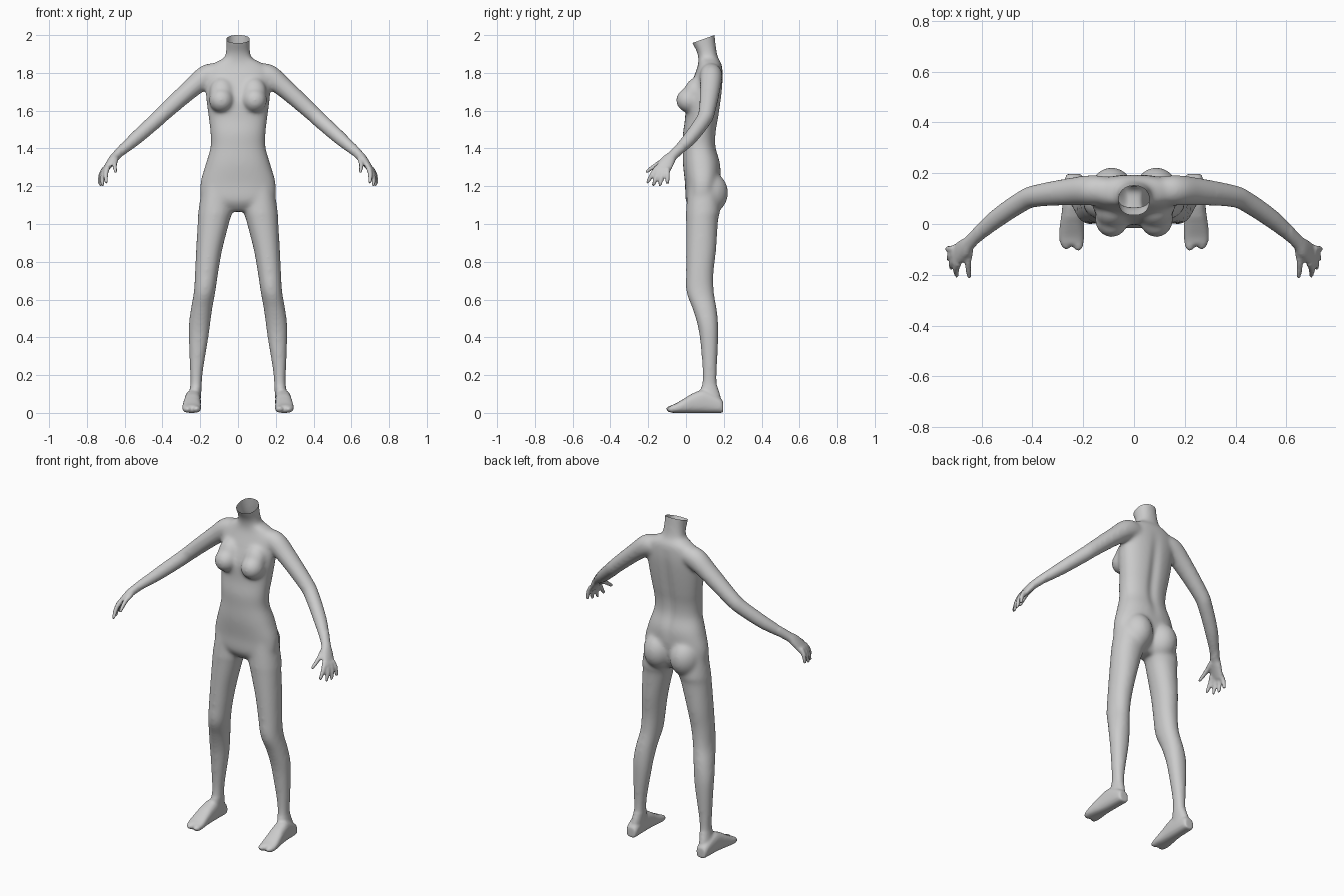
import bpy, bmesh, math
from mathutils import Vector, Matrix

if "Cube" in bpy.data.objects:
    bpy.data.objects.remove(bpy.data.objects["Cube"])

bm = bmesh.new()
N = 32


def spline(rows, steps=5):
    """Catmull-Rom interpolation of rows of numbers."""
    out = []
    for i in range(len(rows) - 1):
        p0, p1 = rows[max(i - 1, 0)], rows[i]
        p2, p3 = rows[i + 1], rows[min(i + 2, len(rows) - 1)]
        for k in range(steps):
            t = k / steps
            out.append([0.5 * (2 * b + (c - a) * t + (2 * a - 5 * b + 4 * c - d) * t * t
                               + (3 * b - a - 3 * c + d) * t ** 3)
                        for a, b, c, d in zip(p0, p1, p2, p3)])
    return out + [list(rows[-1])]


def loft(rows, axis, power=2.0, side=1):
    """Skin rings (x, y, z, a, b) that lie across an axis or across the path."""
    rows = spline(rows)
    pts = [Vector(r[:3]) for r in rows]
    rings = []
    for i, r in enumerate(rows):
        if axis == 'Z':
            u, v = Vector((1, 0, 0)), Vector((0, 1, 0))
        elif axis == 'Y':
            u, v = Vector((1, 0, 0)), Vector((0, 0, 1))
        else:
            t = (pts[min(i + 1, len(pts) - 1)] - pts[max(i - 1, 0)]).normalized()
            v = Vector((0, 1, 0))
            v = (v - t * v.dot(t)).normalized()
            u = t.cross(v)
        ring = []
        for k in range(N):
            c, s = math.cos(math.tau * k / N), math.sin(math.tau * k / N)
            p = pts[i] + u * r[3] * math.copysign(abs(c) ** (2 / power), c) \
                + v * r[4] * math.copysign(abs(s) ** (2 / power), s)
            ring.append(bm.verts.new((p.x * side, p.y, p.z)))
        rings.append(ring)
    for a, b in zip(rings, rings[1:]):
        for k in range(N):
            bm.faces.new((a[k], a[(k + 1) % N], b[(k + 1) % N], b[k]))
    bm.faces.new(rings[0])
    bm.faces.new(rings[-1])


def ball(center, radii, tilt=0):
    m = Matrix.Translation(center) @ Matrix.Rotation(tilt, 4, 'X') @ Matrix.Diagonal((*radii, 1))
    bmesh.ops.create_uvsphere(bm, u_segments=32, v_segments=20, radius=1, matrix=m)


# torso and neck: height, half width, front y, back y
torso = [(1.065, .08, .04, .13), (1.12, .185, .0, .16), (1.21, .2, -.005, .18),
         (1.315, .172, -.016, .183), (1.405, .146, -.016, .16), (1.48, .146, -.016, .16),
         (1.56, .155, -.005, .173), (1.66, .168, .0, .187), (1.75, .172, .03, .195),
         (1.815, .168, .055, .193), (1.85, .13, .065, .187), (1.88, .075, .065, .17),
         (1.915, .064, .056, .162), (1.96, .062, .032, .156), (2.04, .064, .0, .148)]
loft([(0, (f + b) / 2, z, w, (b - f) / 2) for z, w, f, b in torso], 'Z', 2.3)

# legs: height, inner x, outer x, front y, back y
leg = [(1.2, .03, .19, .01, .17), (1.07, .03, .21, .0, .18), (1.02, .043, .213, .0, .17),
       (.865, .083, .222, .0, .16), (.74, .105, .228, .0, .146), (.64, .12, .234, .002, .148),
       (.55, .136, .25, .035, .163), (.467, .147, .261, .06, .171), (.387, .158, .261, .074, .171),
       (.228, .184, .255, .087, .164), (.15, .191, .253, .084, .165), (.09, .196, .262, .065, .182),
       (.03, .2, .27, .05, .19)]
# feet: y, centre x, half width, top z
foot = [(.197, .236, .02, .045), (.185, .236, .034, .075), (.1, .238, .041, .12),
        (.04, .241, .044, .105), (0, .244, .047, .082), (-.05, .245, .05, .052), (-.08, .245, .045, .04)]
# arms down to the knuckles
arm = [(.08, .13, 1.79, .05, .05), (.155, .133, 1.787, .062, .06), (.245, .128, 1.72, .052, .055),
       (.383, .111, 1.597, .044, .045), (.435, .092, 1.548, .042, .042), (.545, .018, 1.45, .037, .038),
       (.638, -.065, 1.368, .025, .028), (.668, -.095, 1.335, .022, .038), (.703, -.125, 1.285, .015, .043),
       (.708, -.13, 1.275, .012, .04)]
# fingers: base, tip
fingers = [((.690, -.152, 1.300), (.698, -.203, 1.222)), ((.700, -.137, 1.292), (.718, -.172, 1.208)),
           ((.706, -.118, 1.290), (.728, -.137, 1.208)), ((.708, -.098, 1.292), (.734, -.098, 1.218)),
           ((.645, -.100, 1.345), (.648, -.208, 1.277))]

for s in (1, -1):
    loft([((i + o) / 2, (f + b) / 2, z, (o - i) / 2, (b - f) / 2) for z, i, o, f, b in leg], 'Z', 2.1, s)
    loft([(x, y, t / 2, w, t / 2) for y, x, w, t in foot], 'Y', 2.6, s)
    loft(arm, 'PATH', 2, s)
    for base, tip in fingers:
        b, t = Vector(base), Vector(tip)
        mid = (b + t) / 2 + Vector((.006, 0, .004))
        r = .013
        loft([(*b, r * 1.1, r * 1.1), (*mid, r, r), (*t, r * .75, r * .75)], 'PATH', 2, s)
        ball((t.x * s, t.y, t.z), (r * .75,) * 3)
    # toes
    ball((s * .22, -.072, .02), (.022, .034, .019))
    ball((s * .266, -.068, .019), (.024, .032, .018))
    # bust and seat
    ball((s * .088, .017, 1.655), (.066, .07, .066))
    ball((s * .085, .04, 1.695), (.066, .055, .085), -.35)
    ball((s * .088, .115, 1.165), (.092, .108, .115))

bmesh.ops.recalc_face_normals(bm, faces=bm.faces)
mesh = bpy.data.meshes.new("body_parts")
bm.to_mesh(mesh)
bm.free()
body = bpy.data.objects.new("mannequin_body", mesh)
bpy.context.collection.objects.link(body)

# fuse the parts into one skin
rm = body.modifiers.new("fuse", 'REMESH')
rm.mode = 'VOXEL'
rm.voxel_size = .0075
fused = bpy.data.meshes.new_from_object(body.evaluated_get(bpy.context.evaluated_depsgraph_get()))
body.modifiers.clear()
body.data = fused
bpy.data.meshes.remove(mesh)

bm = bmesh.new()
bm.from_mesh(fused)


def smooth(test, times):
    vs = [v for v in bm.verts if test(v.co)]
    for _ in range(times):
        bmesh.ops.smooth_vert(bm, verts=vs, factor=.5, use_axis_x=True, use_axis_y=True, use_axis_z=True)


smooth(lambda c: abs(c.x) < .62 and c.z > .14, 14)
smooth(lambda c: True, 2)
# spine groove and flat soles
for v in bm.verts:
    c = v.co
    if c.y > .12 and 1.25 < c.z < 1.82:
        c.y -= .012 * math.exp(-(c.x / .03) ** 2) * math.sin(math.pi * (c.z - 1.25) / .57)
    c.z = max(c.z, 0)
# open, slanted neck
bmesh.ops.bisect_plane(bm, geom=bm.verts[:] + bm.edges[:] + bm.faces[:], plane_co=(0, .15, 2.0),
                       plane_no=(0, -.34, .94), clear_outer=True)
bm.to_mesh(fused)
bm.free()

mat = bpy.data.materials.new("light grey")
mat.diffuse_color = (.6, .6, .6, 1)
mat.use_nodes = True
mat.node_tree.nodes["Principled BSDF"].inputs["Base Color"].default_value = mat.diffuse_color
fused.materials.clear()
fused.materials.append(mat)
for p in fused.polygons:
    p.use_smooth = True
    p.material_index = 0
